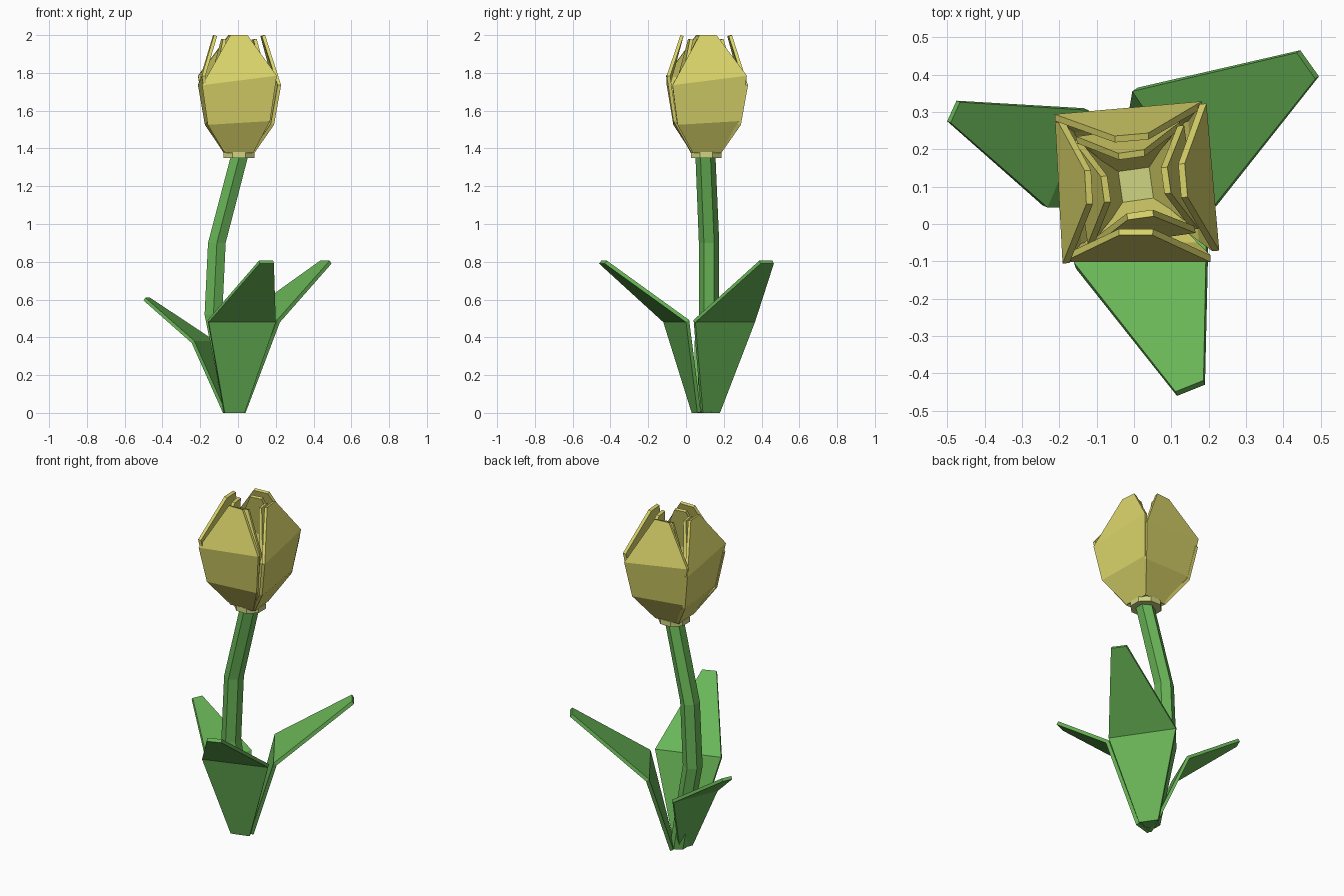
import bpy, math
from mathutils import Vector, Matrix

if "Cube" in bpy.data.objects:
    bpy.data.objects.remove(bpy.data.objects["Cube"])


def material(name, rgb):
    m = bpy.data.materials.new(name)
    m.diffuse_color = (*rgb, 1)
    m.use_nodes = True
    m.node_tree.nodes["Principled BSDF"].inputs["Base Color"].default_value = m.diffuse_color
    return m


green = material("leaf green", (0.14, 0.46, 0.095))
yellow = material("petal yellow", (0.70, 0.66, 0.145))
pale = material("pale yellow green", (0.62, 0.67, 0.22))


def make(name, verts, faces, mat):
    me = bpy.data.meshes.new(name)
    me.from_pydata([tuple(v) for v in verts], [], faces)
    me.materials.append(mat)
    ob = bpy.data.objects.new(name, me)
    bpy.context.collection.objects.link(ob)
    return ob


def strip(name, rows, mat, thick):
    """Folded plate: rows of (left, right) points seen from outside, bottom to top."""
    verts = [p for row in rows for p in row]
    faces = [(2*i, 2*i + 1, 2*i + 3, 2*i + 2) for i in range(len(rows) - 1)]
    ob = make(name, verts, faces, mat)
    s = ob.modifiers.new("thickness", 'SOLIDIFY')
    s.thickness = thick
    s.offset = -1
    s.use_even_offset = True
    return ob


def tube(name, path, sides, mat, turn=0.0):
    """Stack of horizontal rings (x, y, z, radius), capped at both ends."""
    verts, faces = [], []
    for x, y, z, r in path:
        for k in range(sides):
            a = turn + 2 * math.pi * k / sides
            verts.append((x + r * math.cos(a), y + r * math.sin(a), z))
    for i in range(len(path) - 1):
        for k in range(sides):
            a, b = i * sides + k, i * sides + (k + 1) % sides
            faces.append((a, b, b + sides, a + sides))
    faces.append(tuple(reversed(range(sides))))
    faces.append(tuple(range(len(verts) - sides, len(verts))))
    return make(name, verts, faces, mat)


# Bent stem
tube("stem", [(-0.03, 0.11, 0.005, 0.05), (-0.13, 0.122, 0.52, 0.054),
              (-0.112, 0.122, 0.90, 0.054), (0.008, 0.103, 1.36, 0.053)],
     6, green, math.radians(30))

# Three folded leaves
strip("front_leaf", [((-0.07, 0.03, 0), (0.035, 0.06, 0)),
                     ((-0.155, -0.12, 0.48), (0.20, 0.0, 0.48)),
                     ((0.115, -0.46, 0.79), (0.19, -0.43, 0.79))], green, 0.02)
strip("right_leaf", [((0.04, 0.09, 0), (-0.02, 0.18, 0)),
                     ((0.222, 0.05, 0.48), (0.01, 0.365, 0.48)),
                     ((0.495, 0.395, 0.79), (0.445, 0.465, 0.79))], green, 0.02)
strip("left_leaf", [((-0.05, 0.13, 0), (-0.08, 0.05, 0)),
                    ((-0.135, 0.31, 0.37), (-0.245, 0.05, 0.37)),
                    ((-0.475, 0.33, 0.595), (-0.50, 0.275, 0.595))], green, 0.018)

# Cup under the flower
tube("flower_base", [(0.005, 0.107, 1.35, 0.088), (0.005, 0.107, 1.38, 0.088)],
     8, pale, math.radians(22.5))

# Two nested rings of four petals: (height, distance out, left x, right x)
centre = Vector((0.005, 0.105, 0))
outer = [(1.375, 0.075, -0.075, 0.075), (1.535, 0.172, -0.165, 0.165),
         (1.76, 0.207, -0.195, 0.20), (2.0, 0.135, -0.045, 0.045)]
inner = [(1.375, 0.058, -0.05, 0.05), (1.52, 0.125, -0.11, 0.11),
         (1.73, 0.15, -0.14, 0.14), (1.98, 0.09, -0.035, 0.035)]
tilt = [0, 0.01, 0.025, 0]


def petal(name, profile, angle):
    rot = Matrix.Rotation(angle, 3, 'Z')
    rows = []
    for (z, d, l, r), t in zip(profile, tilt):
        rows.append((centre + rot @ Vector((l, -d, z - t)),
                     centre + rot @ Vector((r, -d, z + t))))
    strip(name, rows, yellow, 0.018)


for k, side in enumerate(("front", "right", "back", "left")):
    wobble = math.radians((0, 5, 5, 3)[k])
    petal(side + "_outer_petal", outer, k * math.pi / 2 + wobble)
    petal(side + "_inner_petal", inner, k * math.pi / 2 + math.radians(8))
